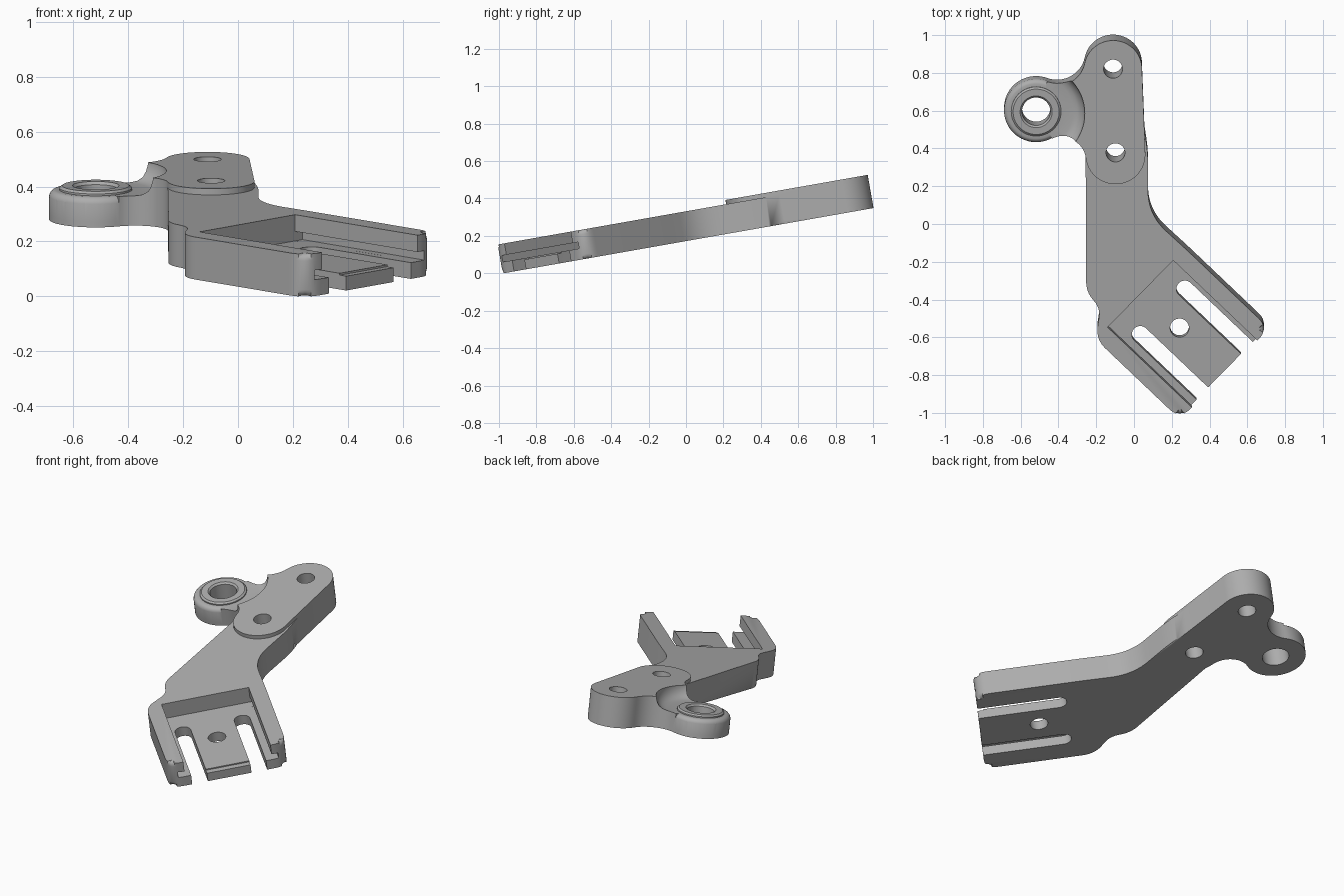
import bpy, bmesh
from math import sin, cos, pi, atan2, sqrt, radians
from mathutils import Vector, Matrix

if "Cube" in bpy.data.objects:
    bpy.data.objects.remove(bpy.data.objects["Cube"], do_unlink=True)

grey = bpy.data.materials.new("plain_grey")
grey.use_nodes = True
colour = (0.42, 0.42, 0.42, 1)
grey.diffuse_color = colour
grey.node_tree.nodes["Principled BSDF"].inputs["Base Color"].default_value = colour

FORK_ORIGIN = Vector((0.037, -0.351))
FORK_ANGLE = radians(-44)


def fork(u, v):
    """Point in the plate from fork axes: u along the arms, v across them."""
    c, s = cos(FORK_ANGLE), sin(FORK_ANGLE)
    return FORK_ORIGIN + Vector((u * c - v * s, u * s + v * c))


def arc(c, r, a0, a1, n=24):
    return [Vector((c[0] + r * cos(a0 + (a1 - a0) * i / n),
                    c[1] + r * sin(a0 + (a1 - a0) * i / n))) for i in range(n + 1)]


def rounded(corners, n=10):
    """Closed outline whose corners are softened over a given length."""
    out = []
    for i, (p, t) in enumerate(corners):
        p = Vector(p)
        if t == 0:
            out.append(p)
            continue
        a = p + (Vector(corners[i - 1][0]) - p).normalized() * t
        b = p + (Vector(corners[(i + 1) % len(corners)][0]) - p).normalized() * t
        for k in range(n + 1):
            s = k / n
            out.append(a * (1 - s) ** 2 + p * 2 * s * (1 - s) + b * s ** 2)
    return out


def finish(bm, name):
    bmesh.ops.recalc_face_normals(bm, faces=bm.faces)
    me = bpy.data.meshes.new(name)
    bm.to_mesh(me)
    bm.free()
    ob = bpy.data.objects.new(name, me)
    bpy.context.collection.objects.link(ob)
    me.materials.append(grey)
    return ob


def prism(name, outline, z0, z1, round_rule=None, width=0.025):
    bm = bmesh.new()
    bottom = [bm.verts.new((p[0], p[1], z0)) for p in outline]
    top = [bm.verts.new((p[0], p[1], z1)) for p in outline]
    bm.faces.new(bottom[::-1])
    bm.faces.new(top)
    for i in range(len(outline)):
        j = (i + 1) % len(outline)
        bm.faces.new((bottom[i], bottom[j], top[j], top[i]))
    if round_rule:
        rim = [e for e in bm.edges if abs(e.verts[0].co.z - e.verts[1].co.z) < 1e-5
               and round_rule((e.verts[0].co + e.verts[1].co) / 2)]
        bmesh.ops.bevel(bm, geom=rim, offset=width, segments=4, profile=0.5,
                        affect='EDGES', clamp_overlap=False)
    return finish(bm, name)


def lathe(name, c, profile, a0=0, a1=2 * pi, n=64):
    """Turn a closed (radius, height) profile about a vertical axis."""
    bm = bmesh.new()
    full = a1 - a0 > 6.28
    rings = []
    for i in range(n if full else n + 1):
        a = a0 + (a1 - a0) * i / n
        rings.append([bm.verts.new((c[0] + r * cos(a), c[1] + r * sin(a), z))
                      for r, z in profile])
    m = len(profile)
    for i in range(n):
        p, q = rings[i], rings[(i + 1) % len(rings)]
        for k in range(m):
            bm.faces.new((p[k], q[k], q[(k + 1) % m], p[(k + 1) % m]))
    if not full:
        bm.faces.new(rings[0])
        bm.faces.new(rings[-1][::-1])
    bmesh.ops.remove_doubles(bm, verts=bm.verts, dist=1e-5)
    return finish(bm, name)


def combine(ob, other, operation='DIFFERENCE'):
    other.hide_render = True
    mod = ob.modifiers.new("join", 'BOOLEAN')
    mod.operation, mod.object, mod.solver = operation, other, 'EXACT'
    bpy.context.view_layer.objects.active = ob
    bpy.ops.object.modifier_apply(modifier=mod.name)
    bpy.data.objects.remove(other, do_unlink=True)


def blend_centre(c1, r1, c2, r2, r, side):
    """Centre of the concave arc touching two circles from outside."""
    d = c2 - c1
    a, b, l = r1 + r, r2 + r, d.length
    x = (a * a - b * b + l * l) / (2 * l)
    return c1 + d / l * x + Vector((-d.y, d.x)) / l * sqrt(a * a - x * x) * side


def heading(a, b):
    return atan2(b.y - a.y, b.x - a.x)


# Head: side eye and two-hole pad joined by concave arcs
EYE, R_EYE = Vector((-0.515, 0.622)), 0.17
FAR, R_FAR = Vector((-0.108, 0.862)), 0.153
NEAR, R_NEAR = Vector((-0.095, 0.400)), 0.158
R_UP, R_LOW = 0.15, 0.12
up = blend_centre(EYE, R_EYE, FAR, R_FAR, R_UP, 1)
low = blend_centre(EYE, R_EYE, NEAR, R_NEAR, R_LOW, -1)
eye_start, eye_end = heading(EYE, up), heading(EYE, low) + 2 * pi
outline = arc(EYE, R_EYE, eye_start, eye_end, 48)
outline += arc(low, R_LOW, heading(low, EYE), heading(low, NEAR), 16)[1:]
outline += arc(NEAR, R_NEAR, heading(NEAR, low) - (2 * pi if heading(NEAR, low) > 0 else 0), 0)[1:]
outline += arc(FAR, R_FAR, 0, heading(FAR, up) % (2 * pi), 32)
outline += arc(up, R_UP, heading(up, FAR), heading(up, EYE), 16)[1:-1]
head = prism("head", outline, 0, 0.18, lambda p: p.z < 0.01, 0.02)

# Lowered eye surface with a swept step up to the pad
combine(head, lathe("eye_step", EYE, [(0, 0.11), (0.195, 0.11), (0.218, 0.115), (0.238, 0.128),
                                      (0.25, 0.148), (0.257, 0.17), (0.26, 0.25), (0, 0.25)]))
combine(head, lathe("eye_rim", EYE, [(0.145, 0.111), (0.157, 0.107), (0.166, 0.098),
                                     (0.1705, 0.085), (0.2, 0.085), (0.2, 0.13), (0.145, 0.13)],
                    eye_start, eye_end))

# Arm plate with the fork block
plate = prism("bracket", rounded([
    ((-0.253, 0.40), 0), ((-0.25, -0.34), 0.055), ((-0.175, -0.43), 0.05),
    (fork(0, -0.34), 0.07), (fork(0.62, -0.34), 0.08), (fork(0.62, 0.34), 0.08),
    (fork(0.02, 0.34), 0.05), ((0.077, 0.075), 0.13), ((0.077, 0.40), 0.06),
    ((0.045, 0.62), 0), ((-0.10, 0.62), 0)]), 0, 0.157,
    lambda p: p.z < 0.01 or (p.xy - FORK_ORIGIN).dot(fork(1, 0) - FORK_ORIGIN) > -0.04)
combine(plate, head, 'UNION')

# Raised collar on the eye
combine(plate, lathe("eye_collar", EYE, [(0, 0.08), (0.132, 0.08), (0.132, 0.117),
                                         (0.122, 0.125), (0, 0.125)]), 'UNION')


def fork_box(name, u0, u1, half, z0, z1):
    return prism(name, [fork(u0, -half), fork(u1, -half), fork(u1, half), fork(u0, half)], z0, z1)


# Fork pocket, side grooves, tongue lip and two open slots
combine(plate, fork_box("pocket", 0, 1, 0.25, 0.06, 0.4))
combine(plate, fork_box("groove", 0.001, 1, 0.288, 0.0601, 0.095))
combine(plate, fork_box("tongue_lip", 0.588, 1, 0.13, 0.053, 0.2))
for side in (-1, 1):
    end = arc((0.163, 0.17 * side), 0.045, pi / 2, 3 * pi / 2, 20)
    end += [Vector((1, 0.17 * side - 0.045)), Vector((1, 0.17 * side + 0.045))]
    combine(plate, prism("slot", [fork(p.x, p.y) for p in end], -0.1, 0.4))

# Round holes
for centre, radius in ((FAR, 0.05), (NEAR + Vector((0, 0.012)), 0.05),
                       (fork(0.288, 0), 0.05), (EYE, 0.075)):
    combine(plate, prism("hole", arc(centre, radius, 0, 2 * pi, 40)[:-1], -0.1, 0.4))
combine(plate, lathe("eye_chamfer", EYE, [(0, 0.11), (0.07, 0.11), (0.09, 0.13), (0, 0.13)]))

# Tilt, then centre and stand on the ground
plate.data.transform(Matrix.Rotation(radians(10), 4, 'X'))
pts = [v.co for v in plate.data.vertices]
lo = Vector([min(p[i] for p in pts) for i in range(3)])
hi = Vector([max(p[i] for p in pts) for i in range(3)])
mid = (lo + hi) / 2
plate.data.transform(Matrix.Translation((-mid.x, -mid.y, -lo.z)))

bpy.ops.object.select_all(action='DESELECT')
plate.select_set(True)
bpy.context.view_layer.objects.active = plate
bpy.ops.object.shade_smooth_by_angle(angle=radians(30))
